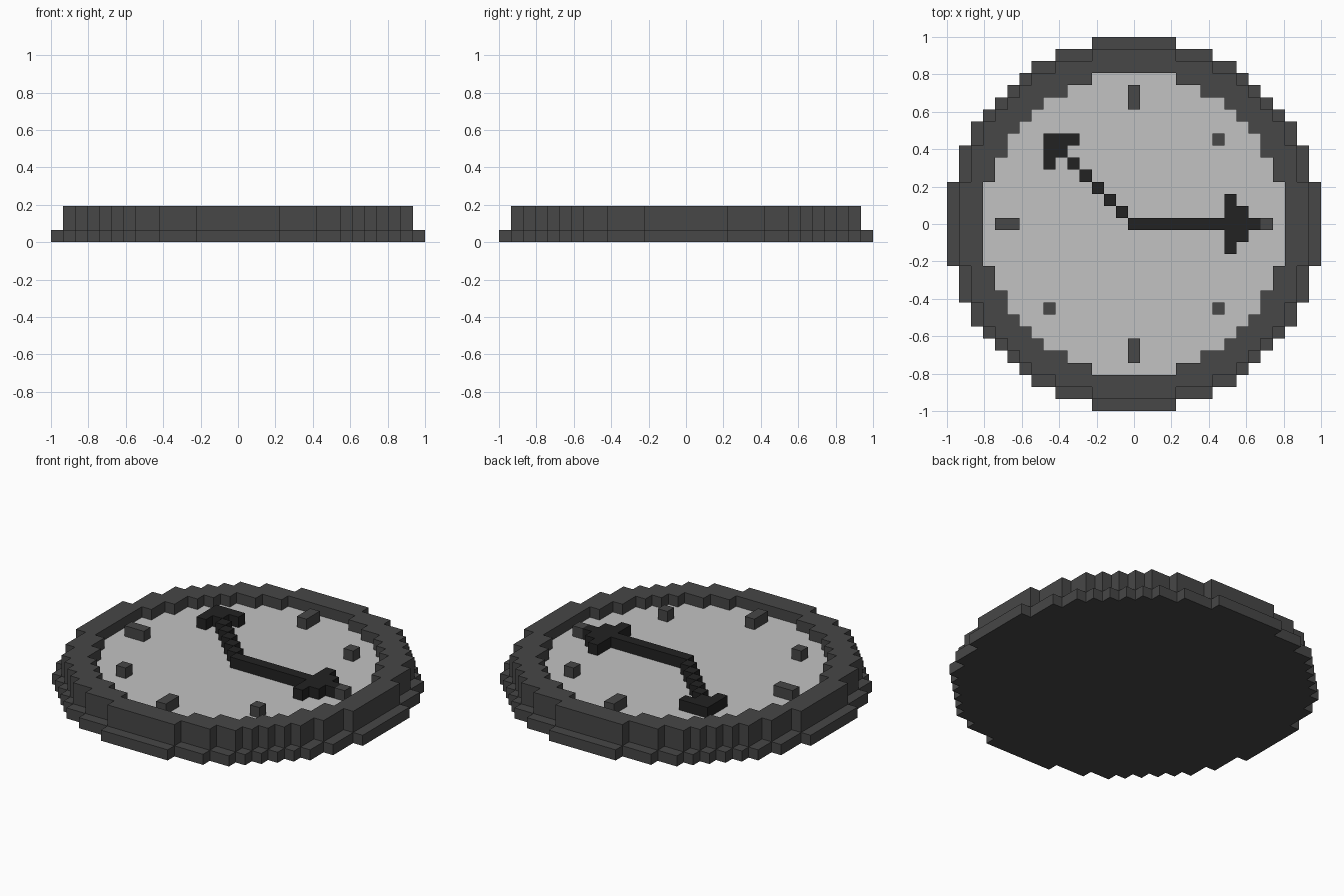
import bpy
import bmesh

V = 2 / 31  # edge length of one block; the clock is 31 blocks across

cube = bpy.data.objects.get("Cube")
if cube:
    bpy.data.objects.remove(cube, do_unlink=True)


def material(name, value):
    mat = bpy.data.materials.new(name)
    mat.use_nodes = True
    color = (value, value, value, 1)
    mat.diffuse_color = color
    bsdf = mat.node_tree.nodes["Principled BSDF"]
    bsdf.inputs["Base Color"].default_value = color
    bsdf.inputs["Roughness"].default_value = 0.8
    return mat


DARK_GREY = material("dark_grey", 0.063)
LIGHT_GREY = material("light_grey", 0.545)
BLACK = material("black", 0.0165)


def disc(half_widths):
    """Blocky disc: half_widths[j] is the half width of the rows j and -j."""
    return {(i, s * j) for j, w in enumerate(half_widths)
            for s in (-1, 1) for i in range(-w, w + 1)}


def slab(name, cells, bottom, top, mat):
    """Solid made of grid cells, between two heights counted in blocks."""
    bm = bmesh.new()

    def quad(*corners):
        bm.faces.new([bm.verts.new((x * V, y * V, z * V)) for x, y, z in corners])

    for i, j in sorted(cells):
        x0, x1, y0, y1 = i - .5, i + .5, j - .5, j + .5
        ring = [(x0, y0), (x1, y0), (x1, y1), (x0, y1)]
        quad(*[(x, y, top) for x, y in ring])
        quad(*[(x, y, bottom) for x, y in reversed(ring)])
        # walls only where there is no neighbouring cell
        for k, (di, dj) in enumerate([(0, -1), (1, 0), (0, 1), (-1, 0)]):
            if (i + di, j + dj) not in cells:
                a, b = ring[k], ring[(k + 1) % 4]
                quad((*a, bottom), (*b, bottom), (*b, top), (*a, top))
    bmesh.ops.remove_doubles(bm, verts=bm.verts, dist=V / 100)
    # merge coplanar squares into large flat faces
    bmesh.ops.dissolve_limit(bm, angle_limit=0.01, verts=bm.verts, edges=bm.edges)
    mesh = bpy.data.meshes.new(name)
    bm.to_mesh(mesh)
    bm.free()
    mesh.materials.append(mat)
    obj = bpy.data.objects.new(name, mesh)
    bpy.context.collection.objects.link(obj)
    return obj


# Body: wide base, stepped-in rim and recessed dial
base = disc([15] * 4 + [14] * 3 + [13] * 2 + [12, 11, 10, 9, 8, 6, 3])
rim = disc([14] * 4 + [13] * 3 + [12] * 2 + [11, 10, 9, 8, 6, 3])
dial = disc([12] * 4 + [11] * 2 + [10] * 2 + [9, 8, 7, 5, 3])
slab("base", base, 0, 1, DARK_GREY)
slab("rim", rim - dial, 1, 3, DARK_GREY)
slab("dial", dial, 1, 2, LIGHT_GREY)

# Hands with blocky arrowheads
minute_hand = {(i, 0) for i in range(11)}
minute_hand |= {(8, j) for j in range(-2, 3)} | {(9, j) for j in (-1, 1)}
hour_hand = {(-k, k) for k in range(1, 8)}
hour_hand |= {(-7, 5), (-7, 6), (-6, 7), (-5, 7)}
slab("minute_hand", minute_hand, 2, 3, BLACK)
slab("hour_hand", hour_hand, 2, 3, BLACK)

# Hour marks: long ones on the axes, single blocks on the diagonals
marks = {
    "mark_back": {(0, 10), (0, 11)},
    "mark_front": {(0, -10), (0, -11)},
    "mark_right": {(-10, 0), (-11, 0)},
    "mark_left": {(11, 0)},
    "mark_back_left": {(7, 7)},
    "mark_front_left": {(7, -7)},
    "mark_front_right": {(-7, -7)},
}
for name, cells in marks.items():
    slab(name, cells, 2, 3, DARK_GREY)
